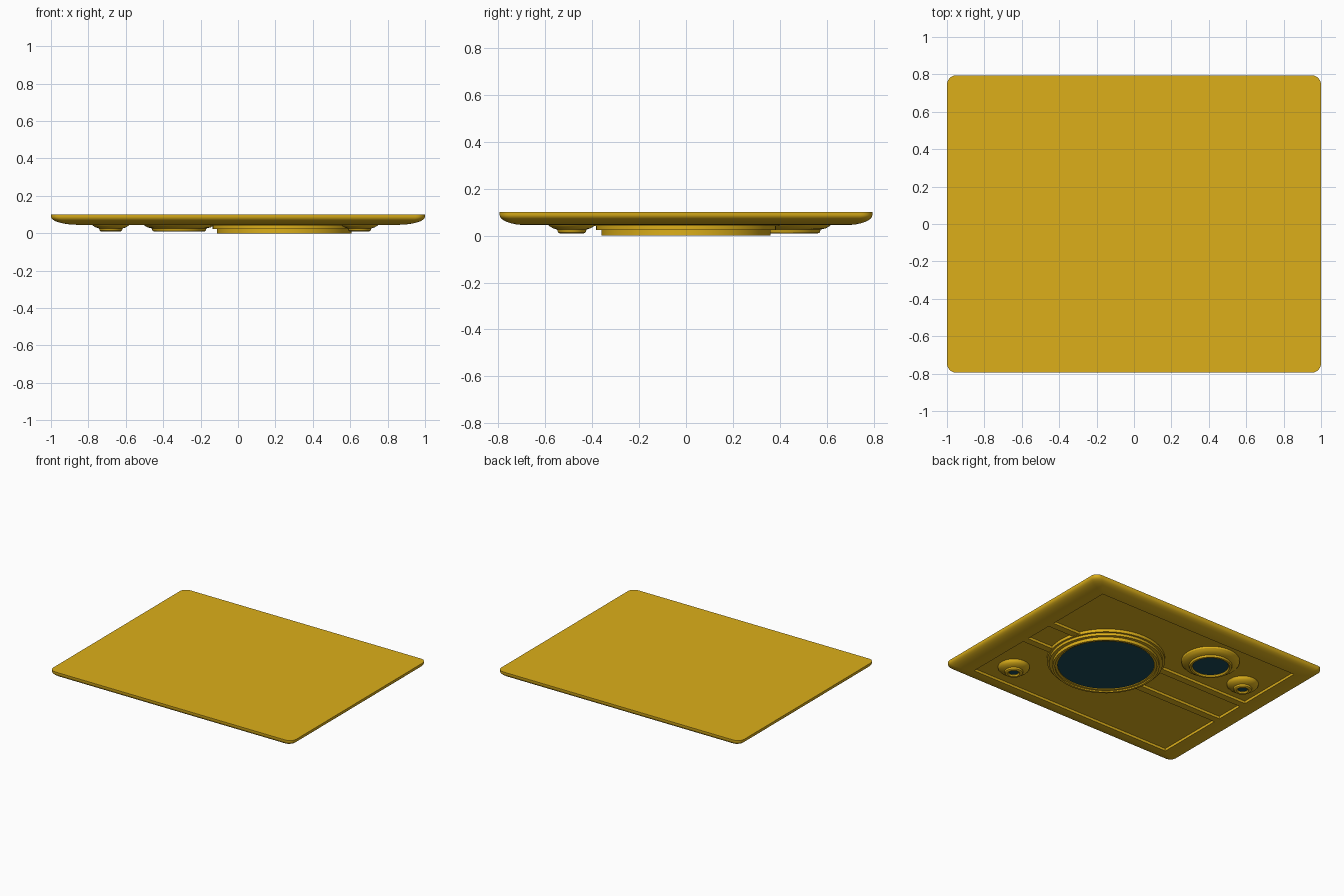
import bpy, bmesh, math

if "Cube" in bpy.data.objects:
    bpy.data.objects.remove(bpy.data.objects["Cube"])

def material(name, rgb):
    m = bpy.data.materials.new(name)
    m.diffuse_color = (*rgb, 1)
    m.use_nodes = True
    m.node_tree.nodes["Principled BSDF"].inputs["Base Color"].default_value = m.diffuse_color
    return m

YELLOW = material("yellow_plastic", (0.72, 0.43, 0.01))
GLASS = material("dark_glass", (0.01, 0.07, 0.1))

def finish(name, bm, mat, loc=(0, 0, 0)):
    bmesh.ops.recalc_face_normals(bm, faces=bm.faces)
    me = bpy.data.meshes.new(name)
    bm.to_mesh(me)
    bm.free()
    ob = bpy.data.objects.new(name, me)
    ob.location = loc
    me.materials.append(mat)
    bpy.context.collection.objects.link(ob)
    bpy.ops.object.select_all(action='DESELECT')
    ob.select_set(True)
    bpy.context.view_layer.objects.active = ob
    bpy.ops.object.shade_smooth_by_angle(angle=math.radians(30))
    return ob

def bridge(bm, a, b):
    for i in range(len(a)):
        j = (i + 1) % len(a)
        bm.faces.new((a[i], a[j], b[j], b[i]))

def rounded_rect(bm, hx, hy, r, z, n=6):
    ring = []
    for q, (sx, sy) in enumerate([(1, 1), (-1, 1), (-1, -1), (1, -1)]):
        for k in range(n + 1):
            t = math.pi / 2 * (q + k / n)
            ring.append(bm.verts.new((sx * (hx - r) + r * math.cos(t),
                                      sy * (hy - r) + r * math.sin(t), z)))
    return ring

def lathe(name, profile, loc, seg=64):
    bm = bmesh.new()
    rings = [[bm.verts.new((r * math.cos(2 * math.pi * i / seg),
                            r * math.sin(2 * math.pi * i / seg), z))
              for i in range(seg)] for r, z in profile]
    for a, b in zip(rings, rings[1:]):
        bridge(bm, a, b)
    bridge(bm, rings[-1], rings[0])
    return finish(name, bm, YELLOW, (*loc, 0))

def lens(name, r, z, loc, seg=64):
    bm = bmesh.new()
    bmesh.ops.create_cone(bm, cap_ends=True, segments=seg, radius1=r, radius2=r, depth=0.03)
    return finish(name, bm, GLASS, (*loc, z + 0.015))

# Plate: flat top, short vertical side, curved underside edge, recessed panel
RIM, PANEL = 0.045, 0.064
sections = [(1, 0.795, 0.05, 0.1), (1, 0.795, 0.05, 0.088)]
for k in range(1, 9):
    t = math.pi / 2 * k / 8
    i = 1 - math.cos(t)
    sections.append((1 - 0.15 * i, 0.795 - 0.113 * i, 0.05 - 0.045 * i,
                     0.088 - (0.088 - RIM) * math.sin(t)))
sections += [(0.842, 0.675, 0.003, RIM), (0.842, 0.675, 0.003, PANEL)]
bm = bmesh.new()
rings = [rounded_rect(bm, *s) for s in sections]
for a, b in zip(rings, rings[1:]):
    bridge(bm, a, b)
bm.faces.new(rings[0])
bm.faces.new(rings[-1])
finish("plate", bm, YELLOW)

# Two raised bars across the panel
for side, y in (("front", -0.134), ("back", 0.134)):
    bm = bmesh.new()
    bmesh.ops.create_cube(bm, size=1)
    bmesh.ops.scale(bm, vec=(1.684, 0.052, 0.03), verts=bm.verts)
    finish(side + "_bar", bm, YELLOW, (0, y, RIM + 0.015))

# Large stepped ring with glass
main = (0.247, 0)
lathe("large_ring", [(0.398, 0.07), (0.398, 0.042), (0.383, 0.042), (0.383, 0.023),
                     (0.36, 0.023), (0.36, 0), (0.343, 0), (0.343, 0.009),
                     (0.326, 0.009), (0.326, 0.07)], main, 96)
lens("large_glass", 0.327, 0.016, main, 96)

# Medium domed ring with glass
mid = (-0.315, 0.428)
lathe("medium_ring", [(0.198, 0.07), (0.195, 0.052), (0.185, 0.041), (0.168, 0.031),
                      (0.146, 0.026), (0.142, 0.012), (0.135, 0.01), (0.128, 0.012),
                      (0.121, 0.022), (0.121, 0.07)], mid)
lens("medium_glass", 0.122, 0.024, mid)

# Two small domed sockets with glass
for side, loc in (("right", (0.65, -0.487)), ("left", (-0.68, 0.33))):
    lathe(side + "_socket", [(0.108, 0.07), (0.105, 0.052), (0.096, 0.041), (0.08, 0.031),
                             (0.063, 0.026), (0.059, 0.014), (0.053, 0.01), (0.04, 0.01),
                             (0.033, 0.02), (0.033, 0.07)], loc, 48)
    lens(side + "_socket_glass", 0.034, 0.022, loc, 48)
